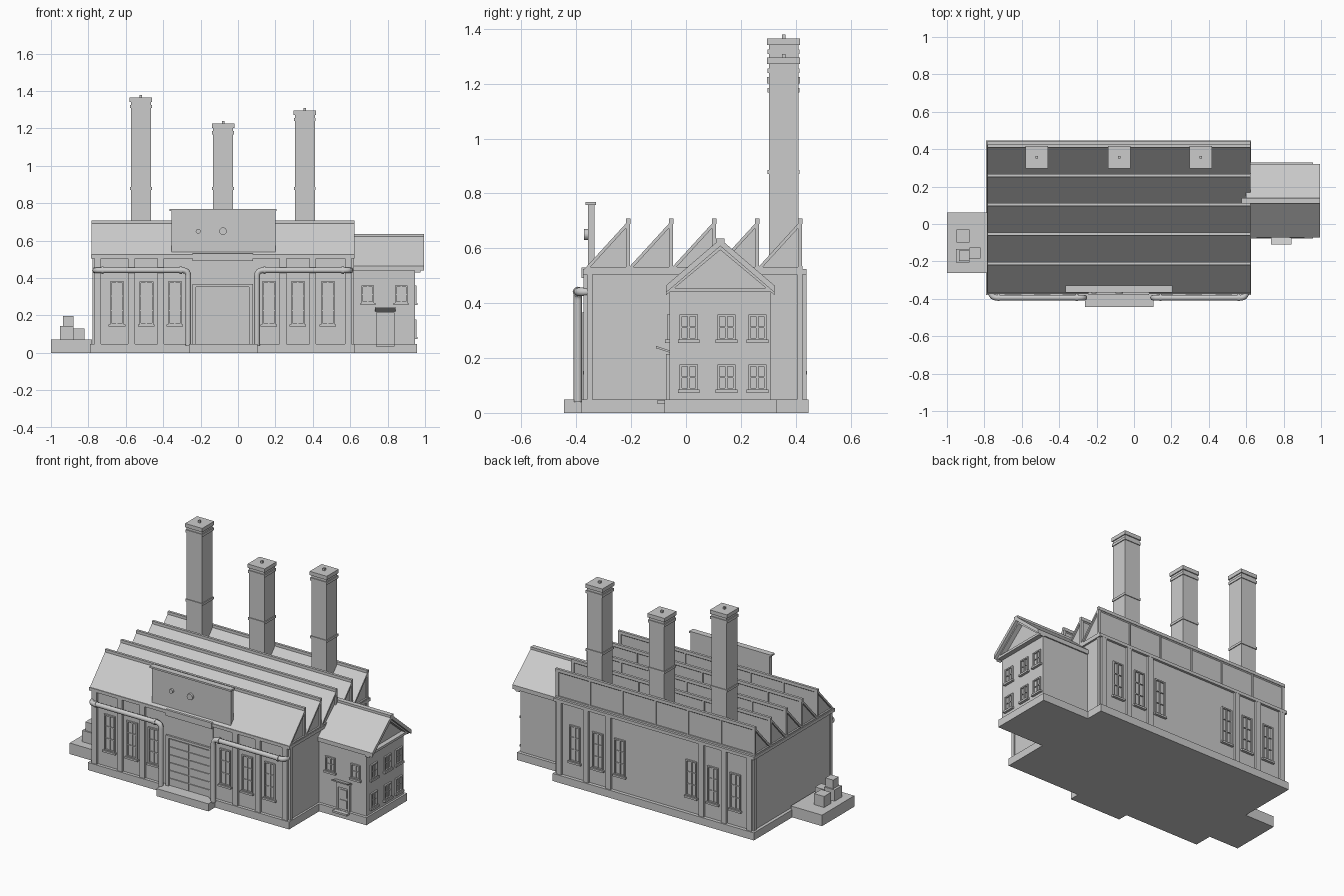
import bpy
import bmesh
import math
from mathutils import Matrix, Vector

default_cube = bpy.data.objects.get("Cube")
if default_cube:
    bpy.data.objects.remove(default_cube)

material = bpy.data.materials.new("plain grey")
material.use_nodes = True
grey = (0.6, 0.6, 0.6, 1)
material.diffuse_color = grey
material.node_tree.nodes["Principled BSDF"].inputs["Base Color"].default_value = grey


def finish(name, mesh_data):
    mesh = bpy.data.meshes.new(name)
    bmesh.ops.recalc_face_normals(mesh_data, faces=mesh_data.faces)
    mesh_data.to_mesh(mesh)
    mesh_data.free()
    mesh.materials.append(material)
    part = bpy.data.objects.new(name, mesh)
    bpy.context.collection.objects.link(part)
    return part


def add_box(mesh_data, x, y, z, matrix=Matrix()):
    """Add a block spanning three (low, high) ranges."""
    low, high = Vector((x[0], y[0], z[0])), Vector((x[1], y[1], z[1]))
    size = Matrix.Diagonal((high - low).to_4d())
    bmesh.ops.create_cube(mesh_data, size=1, matrix=matrix @ Matrix.Translation((low + high) / 2) @ size)


def box(name, x, y, z):
    mesh_data = bmesh.new()
    add_box(mesh_data, x, y, z)
    return finish(name, mesh_data)


def around(centre, width):
    return (centre - width / 2, centre + width / 2)


def prism(name, profile, x):
    """Extrude a (y, z) outline along x."""
    mesh_data = bmesh.new()
    face = mesh_data.faces.new([mesh_data.verts.new((x[0], y, z)) for y, z in profile])
    result = bmesh.ops.extrude_face_region(mesh_data, geom=[face])
    moved = [v for v in result["geom"] if isinstance(v, bmesh.types.BMVert)]
    bmesh.ops.translate(mesh_data, verts=moved, vec=(x[1] - x[0], 0, 0))
    return finish(name, mesh_data)


def bar(name, start, end, thickness, x):
    """Slanted slab whose top edge runs from start to end in the yz plane."""
    prism(name, [start, end, (end[0], end[1] - thickness), (start[0], start[1] - thickness)], x)


def window(name, place, angle, width, height, rows):
    """Framed window; local -y points out of the wall."""
    matrix = Matrix.Translation(place) @ Matrix.Rotation(math.radians(angle), 4, "Z")
    mesh_data = bmesh.new()
    half, rim, out = width / 2, 0.008, (-0.01, 0.002)
    for side in (-1, 1):
        add_box(mesh_data, around(side * (half - rim / 2), rim), out, (0, height), matrix)
    for z in (0, height - rim):
        add_box(mesh_data, (-half, half), out, (z, z + rim), matrix)
    bars = (-0.006, 0.002)
    add_box(mesh_data, around(0, rim), bars, (0, height), matrix)
    for row in range(1, rows):
        add_box(mesh_data, (-half, half), bars, around(height * row / rows, rim / 2), matrix)
    add_box(mesh_data, around(0, width + 0.014), (-0.016, 0.002), (-0.01, 0.002), matrix)
    finish(name, mesh_data)


# Plinths
base = (0, 0.048)
box("main_plinth", (-0.79, 0.625), (-0.38, 0.447), base)
box("loading_step", (-0.262, 0.103), (-0.445, -0.37), base)
box("annex_plinth", (0.6, 0.957), (-0.078, 0.33), base)
box("side_platform", (-1, -0.78), (-0.262, 0.062), (0, 0.07))

# Main hall with cornice
front, back, left, right = -0.36, 0.425, -0.77, 0.612
eave, peak = 0.52, 0.7
box("main_hall", (left, right), (front, back), (0.04, eave))
box("cornice", (left - 0.015, right + 0.012), (front - 0.015, back + 0.015), (0.505, eave + 0.005))

# Pilasters and tall windows on both long walls
for x in (-0.75, -0.57, -0.413, 0.24, 0.4, 0.59):
    for name, wall, depth in (("front", front, -0.014), ("back", back, 0.014)):
        box(name + "_pilaster", around(x, 0.036), sorted((wall, wall + depth)), (0.04, 0.51))
for x in (-0.647, -0.49, -0.338, 0.165, 0.32, 0.48):
    window("front_tall_window", (x, front, 0.15), 0, 0.075, 0.23, 3)
    window("back_tall_window", (x, back, 0.15), 180, 0.075, 0.23, 3)
for name, x in (("left", left), ("right", right)):
    for y in (front + 0.01, back - 0.01):
        box(name + "_corner_pilaster", around(x, 0.016), around(y, 0.02), (0.04, 0.51))

# Sawtooth roof: solid teeth, sloping sheets, glazed backs
teeth, span = 5, (left - 0.012, right + 0.01)
pitch = (back - front) / teeth
for tooth in range(teeth):
    low = front + pitch * tooth
    high = low + pitch - 0.008
    prism("roof_tooth", [(low, eave), (high, eave), (high, peak - 0.004)], (left, right))
    bar("roof_sheet", (low - 0.012, eave + 0.003), (high + 0.008, peak + 0.008), 0.017, span)
    box("ridge_rail", span, (high - 0.008, high + 0.008), (peak - 0.012, peak + 0.008))
    box("glazing_sill", span, (high - 0.004, high + 0.008), (eave, eave + 0.016))
    for x in (left, right):
        box("gable_post", around(x, 0.02), (high - 0.008, high + 0.006), (eave, peak))
        box("gable_foot", around(x, 0.02), (low, high), (eave, eave + 0.012))
    panels = 6
    for i in range(1, panels):
        x = left + (right - left) * i / panels
        box("glazing_bar", around(x, 0.01), (high, high + 0.006), (eave, peak))

# Chimneys
depth = 0.356
for x, top in ((-0.519, 1.365), (-0.08, 1.225), (0.357, 1.295)):
    def ring(name, width, z):
        box(name, around(x, width), around(depth, width), z)
    ring("chimney_shaft", 0.107, (eave, top - 0.01))
    ring("chimney_cap", 0.12, (top - 0.024, top))
    ring("chimney_upper_band", 0.117, (top - 0.057, top - 0.04))
    ring("chimney_collar", 0.117, (0.87, 0.885))
    ring("chimney_knob", 0.013, (top, top + 0.014))

# Sign board with round bosses
box("sign_board", (-0.355, 0.2), (-0.358, -0.333), (0.5, 0.76))
box("sign_cap", (-0.367, 0.207), (-0.366, -0.328), (0.757, 0.768))
for x, radius in ((-0.213, 0.013), (-0.08, 0.02)):
    mesh_data = bmesh.new()
    turn = Matrix.Translation((x, -0.363, 0.65)) @ Matrix.Rotation(math.pi / 2, 4, "X")
    bmesh.ops.create_cone(mesh_data, cap_ends=True, segments=16, radius1=radius,
                          radius2=radius, depth=0.018, matrix=turn)
    finish("sign_boss", mesh_data)

# Entrance bay and sectional door
middle = -0.082
box("entrance_lintel", around(middle, 0.325), (-0.38, front), (0.492, 0.53))
box("entrance_wall", around(middle, 0.325), (-0.366, front), (0.04, 0.495))
for side in (-1, 1):
    box("door_jamb", around(middle + side * 0.152, 0.02), (-0.378, front), (0.04, 0.355))
box("door_header", around(middle, 0.325), (-0.378, front), (0.352, 0.368))
rows, columns = 6, 2
for row in range(rows):
    for column in range(columns):
        x = middle + (column - 0.5) * 0.142
        box("door_panel", around(x, 0.132), (-0.372, front), (0.052 + row * 0.05, 0.096 + row * 0.05))

# Bent pipes, mirrored about the entrance
for side in (-1, 1):
    curve = bpy.data.curves.new("pipe_path", "CURVE")
    curve.dimensions = "3D"
    curve.bevel_depth, curve.bevel_resolution = 0.0155, 2
    curve.use_fill_caps = True
    near, far, y, z, bend = 0.184, 0.682, -0.394, 0.441, 0.03
    corners = [(far, front, z), (far, y, z), (near, y, z), (near, y, 0.04)]
    points = [Vector(corners[0])]
    for before, corner, after in zip(corners, corners[1:], corners[2:]):
        before, corner, after = Vector(before), Vector(corner), Vector(after)
        start = corner + (before - corner).normalized() * min(bend, (before - corner).length * 0.9)
        end = corner + (after - corner).normalized() * bend
        for i in range(5):
            t = i / 4
            points.append(start * (1 - t) ** 2 + corner * 2 * t * (1 - t) + end * t ** 2)
    points.append(Vector(corners[-1]))
    spline = curve.splines.new("POLY")
    spline.points.add(len(points) - 1)
    for target, point in zip(spline.points, points):
        target.co = (middle + side * point.x, point.y, point.z, 1)
    pipe = bpy.data.objects.new("wall_pipe", curve)
    curve.materials.append(material)
    bpy.context.collection.objects.link(pipe)
    bpy.ops.object.select_all(action="DESELECT")
    pipe.select_set(True)
    bpy.context.view_layer.objects.active = pipe
    bpy.ops.object.convert(target="MESH")
    bpy.ops.object.shade_smooth_by_angle(angle=math.radians(50))
    for x in (near + bend + 0.01, far - bend - 0.01):
        mesh_data = bmesh.new()
        turn = Matrix.Translation((middle + side * x, y, z)) @ Matrix.Rotation(math.pi / 2, 4, "Y")
        bmesh.ops.create_cone(mesh_data, cap_ends=True, segments=12, radius1=0.019,
                              radius2=0.019, depth=0.012, matrix=turn)
        finish("pipe_flange", mesh_data)

# Annex with gabled roof
wall, ridge = 0.945, 0.125
near, far = -0.06, 0.31
prism("annex_walls", [(near, 0.04), (far, 0.04), (far, 0.445), (ridge, 0.61), (near, 0.445)], (0.6, wall))
for y in (near - 0.012, far + 0.012):
    bar("annex_roof_slope", (y, 0.465), (ridge, 0.634), 0.026, (0.6, 0.995))
    bar("gable_rake", (y, 0.448), (ridge, 0.612), 0.018, (wall, 0.975))
box("annex_ridge_cap", (0.575, 0.995), around(ridge, 0.03), (0.614, 0.636))
box("gable_cornice", (0.6, 0.975), (near - 0.008, far + 0.008), (0.44, 0.455))
for z in (0.083, 0.265):
    for y in (0.01, 0.147, 0.26):
        window("annex_side_window", (wall, y, z), 90, 0.066, 0.094, 2)
for x in (0.694, 0.872):
    window("annex_front_window", (x, near, 0.265), 0, 0.066, 0.094, 2)

# Annex entrance
door = 0.787
box("annex_door", around(door, 0.07), (near - 0.004, near), (0.04, 0.19))
for z in (0.06, 0.125):
    box("annex_door_panel", around(door, 0.045), (near - 0.008, near), (z, z + 0.05))
for side in (-1, 1):
    box("annex_door_frame", around(door + side * 0.042, 0.014), (near - 0.012, near), (0.04, 0.2))
box("annex_door_head", around(door, 0.098), (near - 0.012, near), (0.188, 0.215))
bar("door_canopy", (-0.11, 0.244), (near, 0.228), 0.008, around(door, 0.11))
box("door_step", around(door, 0.1), (-0.105, near), (0.034, 0.046))

# Crates on the side platform
for x, y, z, size in ((-0.915, -0.065, 0.07, 0.07), (-0.915, -0.17, 0.07, 0.072),
                      (-0.908, -0.17, 0.142, 0.055), (-0.85, -0.155, 0.07, 0.06)):
    box("crate", around(x, size), around(y, size), (z, z + size))
